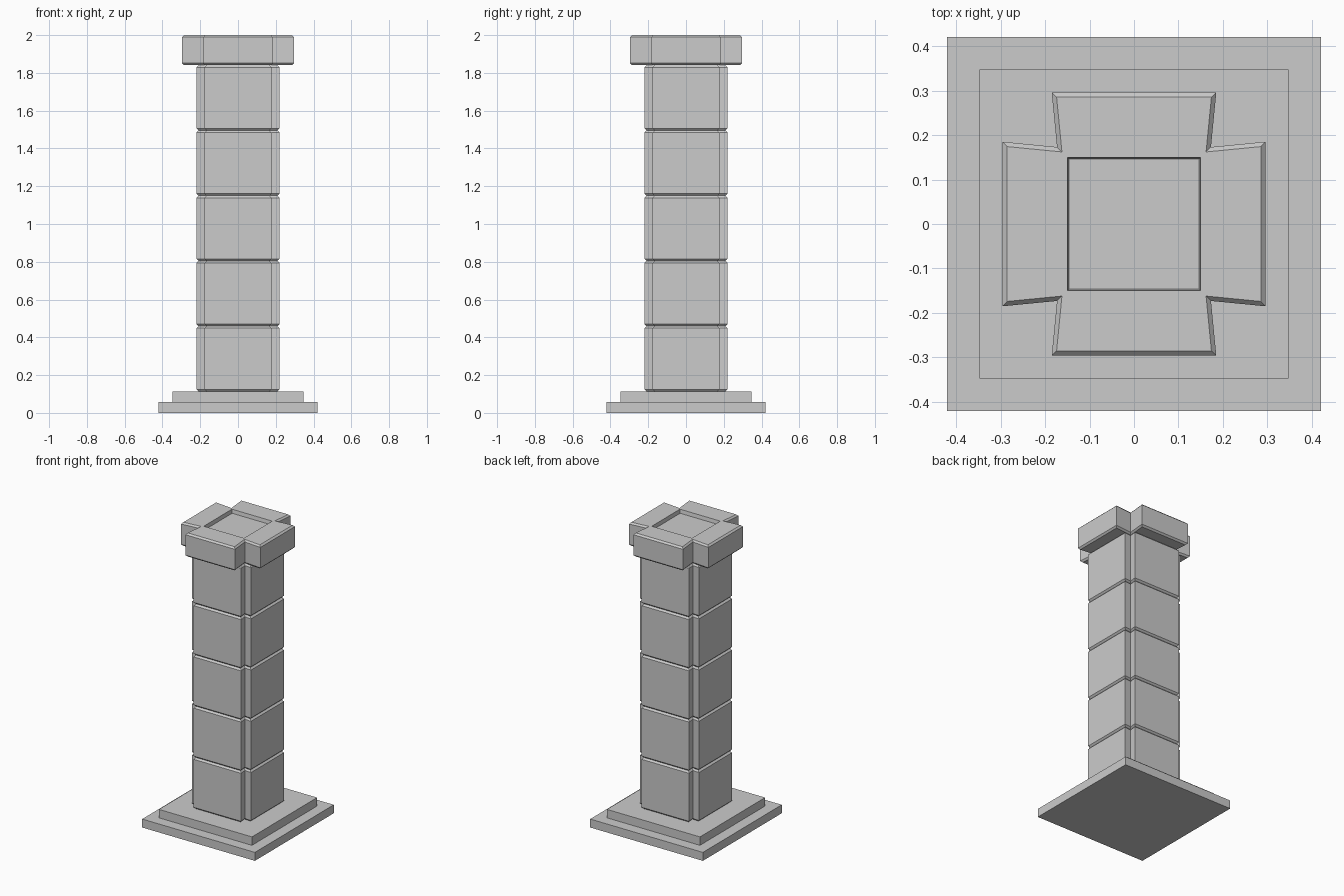
import bpy, bmesh

if "Cube" in bpy.data.objects:
    bpy.data.objects.remove(bpy.data.objects["Cube"])


def make_object(name, bm):
    bmesh.ops.recalc_face_normals(bm, faces=bm.faces)
    mesh = bpy.data.meshes.new(name)
    bm.to_mesh(mesh)
    bm.free()
    obj = bpy.data.objects.new(name, mesh)
    bpy.context.collection.objects.link(obj)
    return obj


def slab(name, half, z0, z1):
    bm = bmesh.new()
    bmesh.ops.create_cube(bm, size=1)
    for v in bm.verts:
        v.co = (v.co.x * 2 * half, v.co.y * 2 * half, z1 if v.co.z > 0 else z0)
    return make_object(name, bm)


def cross(reach, width, notch, inset):
    """Notched cross outline, pulled inward by inset."""
    o, w, n = reach - inset, width - inset, notch - inset
    pts = []
    x, y = 1, 0
    for _ in range(4):
        for a, b in ((o, -w), (o, w), (n, n)):
            pts.append((a * x - b * y, a * y + b * x))
        x, y = -y, x
    return pts


def square(h):
    return [(h, -h), (h, h), (-h, h), (-h, -h)]


def add_ring(bm, pts, z):
    return [bm.verts.new((x, y, z)) for x, y in pts]


def bridge(bm, a, b):
    n = len(a)
    for i in range(n):
        j = (i + 1) % n
        bm.faces.new((a[i], a[j], b[j], b[i]))


def loft(bm, shape, levels):
    """Skin the cross outline through (inset, z) levels."""
    rings = [add_ring(bm, cross(*shape, d), z) for d, z in levels]
    for a, b in zip(rings, rings[1:]):
        bridge(bm, a, b)
    return rings


BEVEL = 0.011

# Stepped base
slab("base_slab", 0.42, 0.0, 0.057)
slab("base_step", 0.347, 0.057, 0.114)

# Shaft of five stacked blocks with grooves between
z0, step, count = 0.114, 0.3453, 5
levels = [(BEVEL, z0)]
for i in range(count):
    z = z0 + i * step
    levels += [(0, z + BEVEL), (0, z + step - BEVEL), (BEVEL, z + step)]
bm = bmesh.new()
rings = loft(bm, (0.22, 0.177, 0.172), levels)
bm.faces.new(rings[0])
bm.faces.new(rings[-1])
make_object("shaft", bm)

# Cross-shaped cap with a square recess on top
bm = bmesh.new()
top = z0 + count * step
rings = loft(bm, (0.296, 0.185, 0.173),
             [(BEVEL, top), (0, top + BEVEL), (0, 2 - BEVEL), (BEVEL, 2)])
bm.faces.new(rings[0])
rim = add_ring(bm, square(0.15), 2)
floor = add_ring(bm, square(0.146), 1.975)
bridge(bm, rim, floor)
bm.faces.new(floor)
outer = rings[-1]
for k in range(4):
    # arm face between two notches, then down to the recess rim
    prev_notch, a, b, notch = (outer[(3 * k + i) % 12] for i in (-1, 0, 1, 2))
    bm.faces.new((prev_notch, a, b, notch))
    bm.faces.new((prev_notch, notch, rim[(k + 1) % 4], rim[k]))
make_object("cap", bm)
